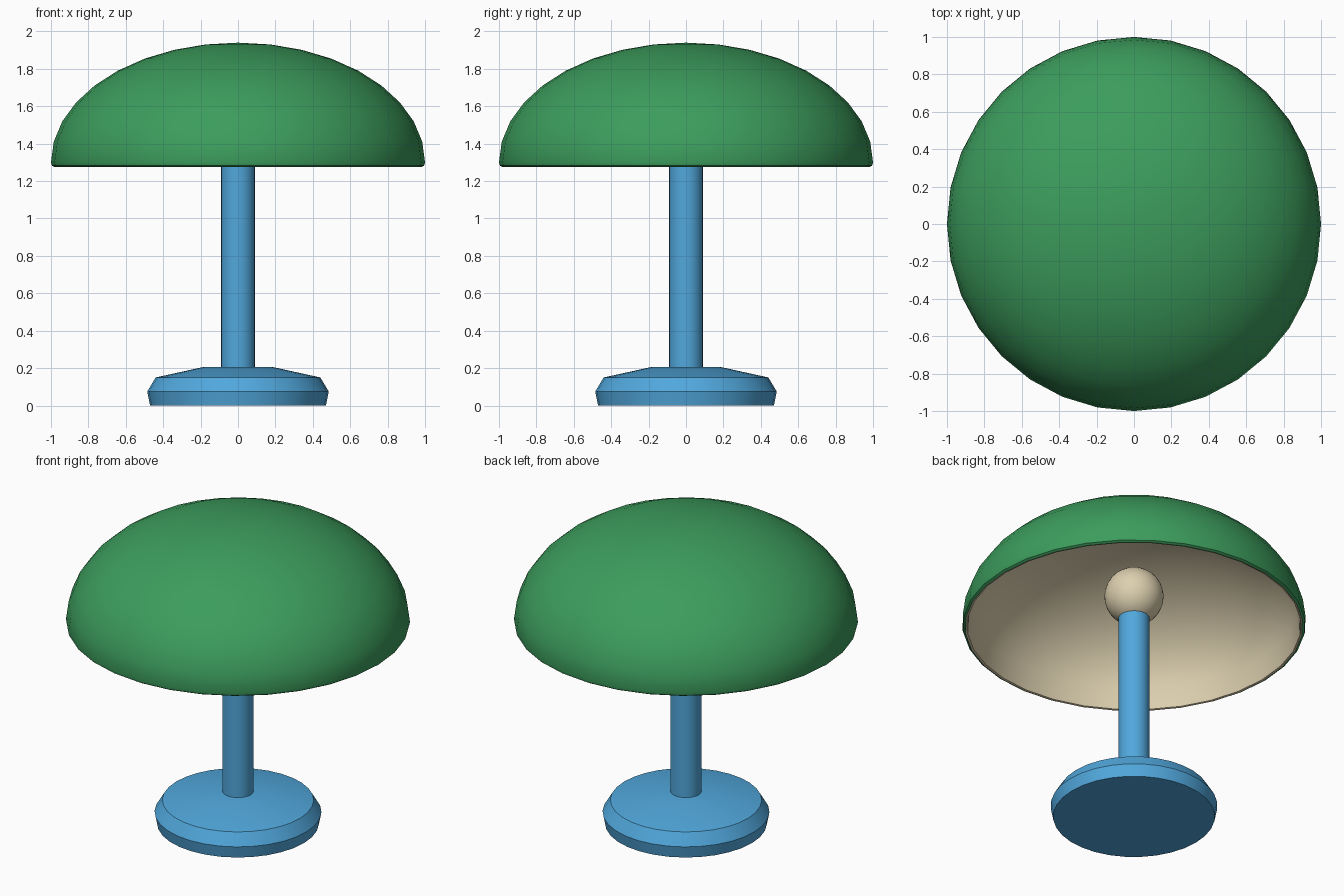
import bpy, bmesh
from math import sin, cos, pi, radians

cube = bpy.data.objects.get("Cube")
if cube:
    bpy.data.objects.remove(cube, do_unlink=True)

SEGMENTS = 32


def material(name, rgb):
    mat = bpy.data.materials.new(name)
    mat.use_nodes = True
    mat.diffuse_color = (*rgb, 1)
    mat.node_tree.nodes["Principled BSDF"].inputs["Base Color"].default_value = (*rgb, 1)
    return mat


green = material("green", (0.045, 0.335, 0.108))
blue = material("sky blue", (0.082, 0.39, 0.72))
cream = material("cream", (0.72, 0.63, 0.43))


def lathe(name, profile, mats, inner_from=None):
    """Revolve (radius, z) points; bands from inner_from on take the second material."""
    bm = bmesh.new()
    rings = []
    for r, z in profile:
        count = SEGMENTS if r > 0 else 1
        rings.append([bm.verts.new((r * cos(2 * pi * i / SEGMENTS),
                                    r * sin(2 * pi * i / SEGMENTS), z))
                      for i in range(count)])
    for band, (a, b) in enumerate(zip(rings, rings[1:])):
        for i in range(SEGMENTS):
            j = (i + 1) % SEGMENTS
            if len(a) == 1:
                corners = (a[0], b[j], b[i])
            elif len(b) == 1:
                corners = (a[i], a[j], b[0])
            else:
                corners = (a[i], a[j], b[j], b[i])
            face = bm.faces.new(corners)
            if inner_from is not None and band >= inner_from:
                face.material_index = 1
    # Flat caps on open ends
    for ring in (rings[0], rings[-1]):
        if len(ring) > 1:
            bm.faces.new(ring)
    bmesh.ops.recalc_face_normals(bm, faces=bm.faces)
    mesh = bpy.data.meshes.new(name)
    bm.to_mesh(mesh)
    bm.free()
    for mat in mats:
        mesh.materials.append(mat)
    obj = bpy.data.objects.new(name, mesh)
    bpy.context.collection.objects.link(obj)
    bpy.ops.object.select_all(action="DESELECT")
    obj.select_set(True)
    bpy.context.view_layer.objects.active = obj
    bpy.ops.object.shade_smooth_by_angle(angle=radians(35))
    return obj


def dome(radius, height, z, steps=9):
    """Quarter ellipse from the apex down to the rim."""
    return [(radius * sin(pi / 2 * i / steps), z + height * cos(pi / 2 * i / steps))
            for i in range(steps + 1)]


# Foot and stem
lathe("base", [(0.47, 0), (0.485, 0.075), (0.44, 0.15), (0.18, 0.207)], [blue])
lathe("stem", [(0.09, 0.19), (0.09, 1.33)], [blue])

# Bulb
lathe("bulb", [(0.172 * sin(pi * i / 16), 1.477 - 0.172 * cos(pi * i / 16)) if 0 < i < 16
               else (0, 1.477 - 0.172 * cos(pi * i / 16)) for i in range(17)], [cream])

# Thin dome shade, green outside and cream inside, with a rounded rim
outer = dome(1.0, 0.64, 1.30)
rim = [(0.995, 1.283), (0.982, 1.275)]
inner = [(0.97, 1.278)] + dome(0.965, 0.61, 1.30)[::-1]
lathe("shade", outer + rim + inner, [green, cream], inner_from=len(outer + rim) - 1)
